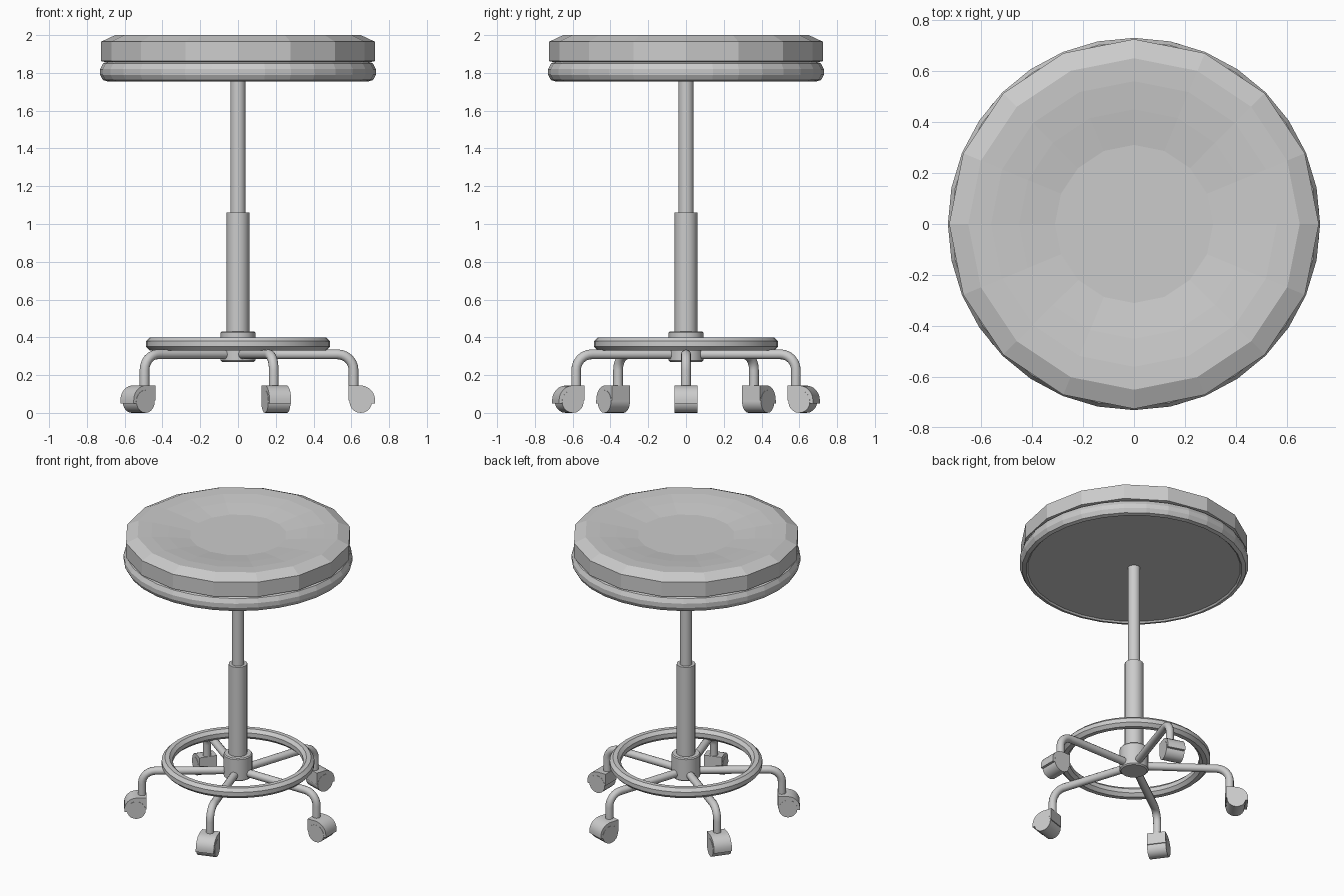
import bpy, bmesh
from math import sin, cos, pi, radians
from mathutils import Matrix

if "Cube" in bpy.data.objects:
    bpy.data.objects.remove(bpy.data.objects["Cube"])


def finish(bm, name, smooth=True):
    bmesh.ops.recalc_face_normals(bm, faces=bm.faces)
    me = bpy.data.meshes.new(name)
    bm.to_mesh(me)
    bm.free()
    ob = bpy.data.objects.new(name, me)
    bpy.context.collection.objects.link(ob)
    if smooth:
        bpy.ops.object.select_all(action='DESELECT')
        ob.select_set(True)
        bpy.context.view_layer.objects.active = ob
        bpy.ops.object.shade_smooth_by_angle(angle=radians(35))
    return ob


def skin(bm, rings, closed=False):
    """Bridge successive vertex rings; cap the ends unless closed."""
    rings = [[bm.verts.new(p) for p in r] for r in rings]
    n = len(rings[0])
    pairs = list(zip(rings, rings[1:]))
    if closed:
        pairs.append((rings[-1], rings[0]))
    for a, b in pairs:
        for i in range(n):
            j = (i + 1) % n
            bm.faces.new((a[i], a[j], b[j], b[i]))
    if not closed:
        bm.faces.new(rings[0])
        bm.faces.new(rings[-1])


def lathe(name, profile, sides, smooth=True, closed=False):
    bm = bmesh.new()
    skin(bm, [[(r * cos(2 * pi * i / sides), r * sin(2 * pi * i / sides), z)
               for i in range(sides)] for r, z in profile], closed)
    return finish(bm, name, smooth)


# seat: dished cushion over a rimmed base
lathe("seat_cushion", [(0.70, 1.857), (0.725, 1.862), (0.725, 1.965), (0.65, 2.0),
                       (0.56, 1.997), (0.45, 1.985), (0.31, 1.965)], 16, False)
lathe("seat_base", [(0.68, 1.765), (0.69, 1.755), (0.715, 1.762), (0.73, 1.79),
                    (0.73, 1.82), (0.715, 1.85), (0.69, 1.86)], 32, False)

# column
lathe("gas_lift_rod", [(0.04, 1.0), (0.04, 1.77)], 16)
lathe("column_sleeve", [(0.06, 0.40), (0.06, 1.06)], 16)
lathe("hub", [(0.083, 0.27), (0.092, 0.278), (0.092, 0.425), (0.086, 0.432)], 20)

# foot ring
lathe("foot_ring", [(0.452 + 0.038 * cos(k * pi / 4 + pi / 8),
                     0.365 + 0.038 * sin(k * pi / 4 + pi / 8)) for k in range(8)],
      40, closed=True)


def leg_mesh(name):
    # tube: straight out from the hub, quarter bend, then down into the caster
    R, bend, x0, zt = 0.026, 0.085, 0.612, 0.31
    path = [(0.05, zt, 0)]
    for k in range(7):
        t = k / 6 * pi / 2
        path.append((x0 - bend + bend * sin(t), zt - bend + bend * cos(t), t))
    path.append((x0, 0.12, pi / 2))
    bm = bmesh.new()
    skin(bm, [[(x + R * cos(a) * sin(t), R * sin(a), z + R * cos(a) * cos(t))
               for a in (2 * pi * i / 12 for i in range(12))] for x, z, t in path])
    return finish(bm, name)


def slab(name, outline, half):
    bm = bmesh.new()
    skin(bm, [[(x, y, z) for x, z in outline] for y in (-half, half)])
    return finish(bm, name)


def circle(cx, cz, r, n, a0=0.0, a1=2 * pi):
    return [(cx + r * cos(a0 + (a1 - a0) * i / n), cz + r * sin(a0 + (a1 - a0) * i / n))
            for i in range(n)]


# five legs with casters
housing = ([(0.585, 0.065), (0.65, 0.065), (0.71, 0.05), (0.726, 0.05)]
           + circle(0.648, 0.067, 0.078, 6, 0, pi / 2) + [(0.648, 0.146), (0.585, 0.146)])
for i in range(5):
    parts = [leg_mesh(f"leg_{i + 1}"),
             slab(f"caster_housing_{i + 1}", housing, 0.06),
             slab(f"caster_wheel_{i + 1}", circle(0.65, 0.06, 0.06, 20), 0.062)]
    for ob in parts:
        ob.data.transform(Matrix.Rotation(2 * pi * i / 5, 4, 'Z'))
